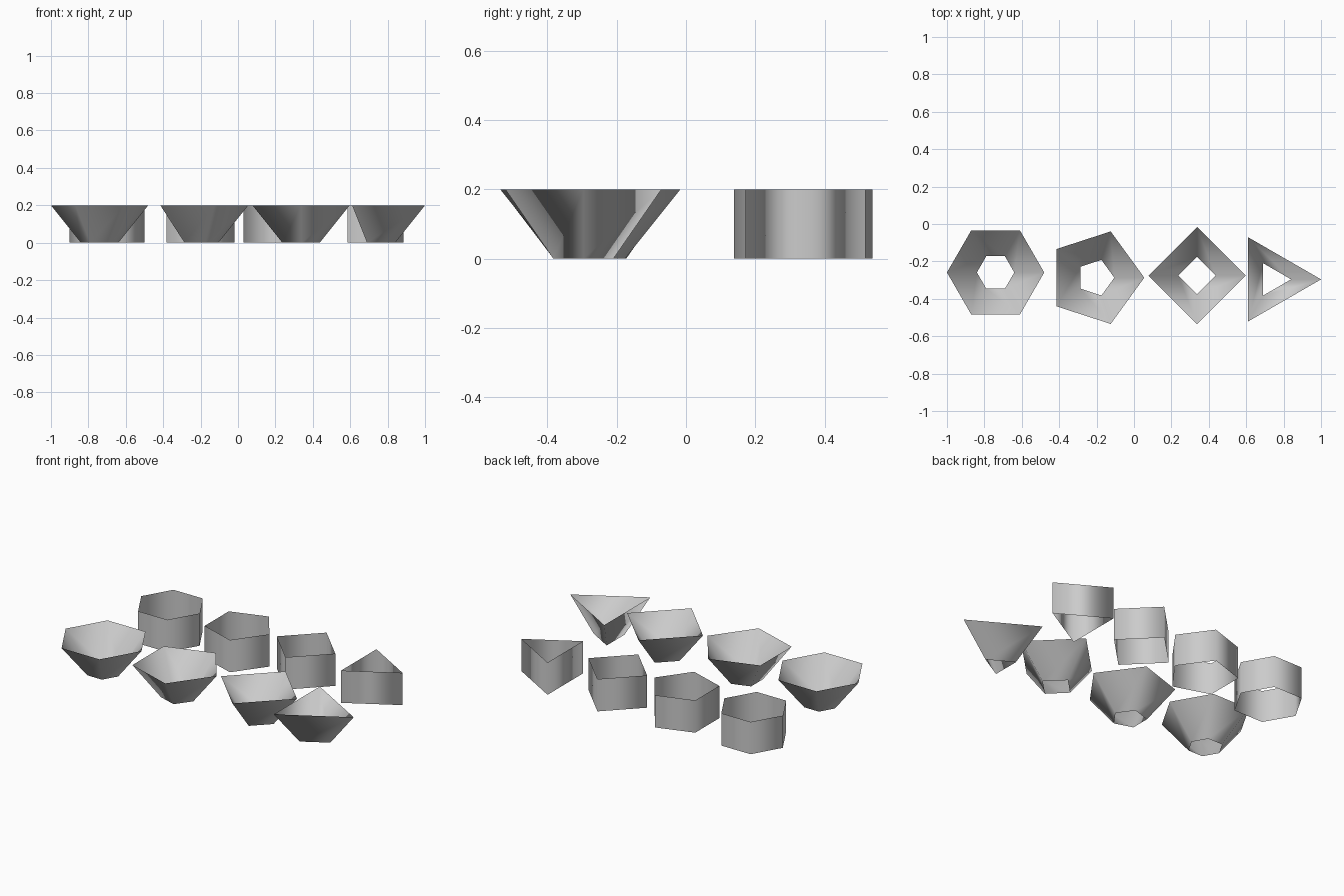
import bpy
import bmesh
from math import cos, sin, tau

cube = bpy.data.objects.get("Cube")
if cube:
    bpy.data.objects.remove(cube, do_unlink=True)

HEIGHT = 0.2

grey = bpy.data.materials.new("plain_grey")
grey.use_nodes = True
colour = (0.6, 0.6, 0.6, 1.0)
grey.diffuse_color = colour
grey.node_tree.nodes["Principled BSDF"].inputs["Base Color"].default_value = colour


def open_tube(name, sides, centre, bottom_radius, top_radius):
    """Smooth-shaded wall with open ends; one corner points along +x."""
    bm = bmesh.new()
    rings = []
    for radius, z in ((bottom_radius, 0), (top_radius, HEIGHT)):
        angles = [tau * i / sides for i in range(sides)]
        rings.append([bm.verts.new((radius * cos(a), radius * sin(a), z)) for a in angles])
    low, high = rings
    for i in range(sides):
        j = (i + 1) % sides
        face = bm.faces.new((low[i], low[j], high[j], high[i]))
        face.smooth = True
    mesh = bpy.data.meshes.new(name)
    bm.to_mesh(mesh)
    bm.free()
    mesh.materials.append(grey)
    obj = bpy.data.objects.new(name, mesh)
    obj.location = (centre[0], centre[1], 0)
    bpy.context.collection.objects.link(obj)


# Shape name, side count, funnel centre, prism centre
shapes = (
    ("hexagonal", 6, (-0.74, -0.259), (-0.70, 0.338)),
    ("pentagonal", 5, (-0.205, -0.287), (-0.22, 0.337)),
    ("square", 4, (0.337, -0.276), (0.23, 0.338)),
    ("triangular", 3, (0.74, -0.296), (0.686, 0.345)),
)

for shape, sides, funnel_centre, prism_centre in shapes:
    # Front row flares outward, back row is straight
    open_tube(shape + "_funnel", sides, funnel_centre, 0.1, 0.26)
    open_tube(shape + "_tube", sides, prism_centre, 0.2, 0.2)
